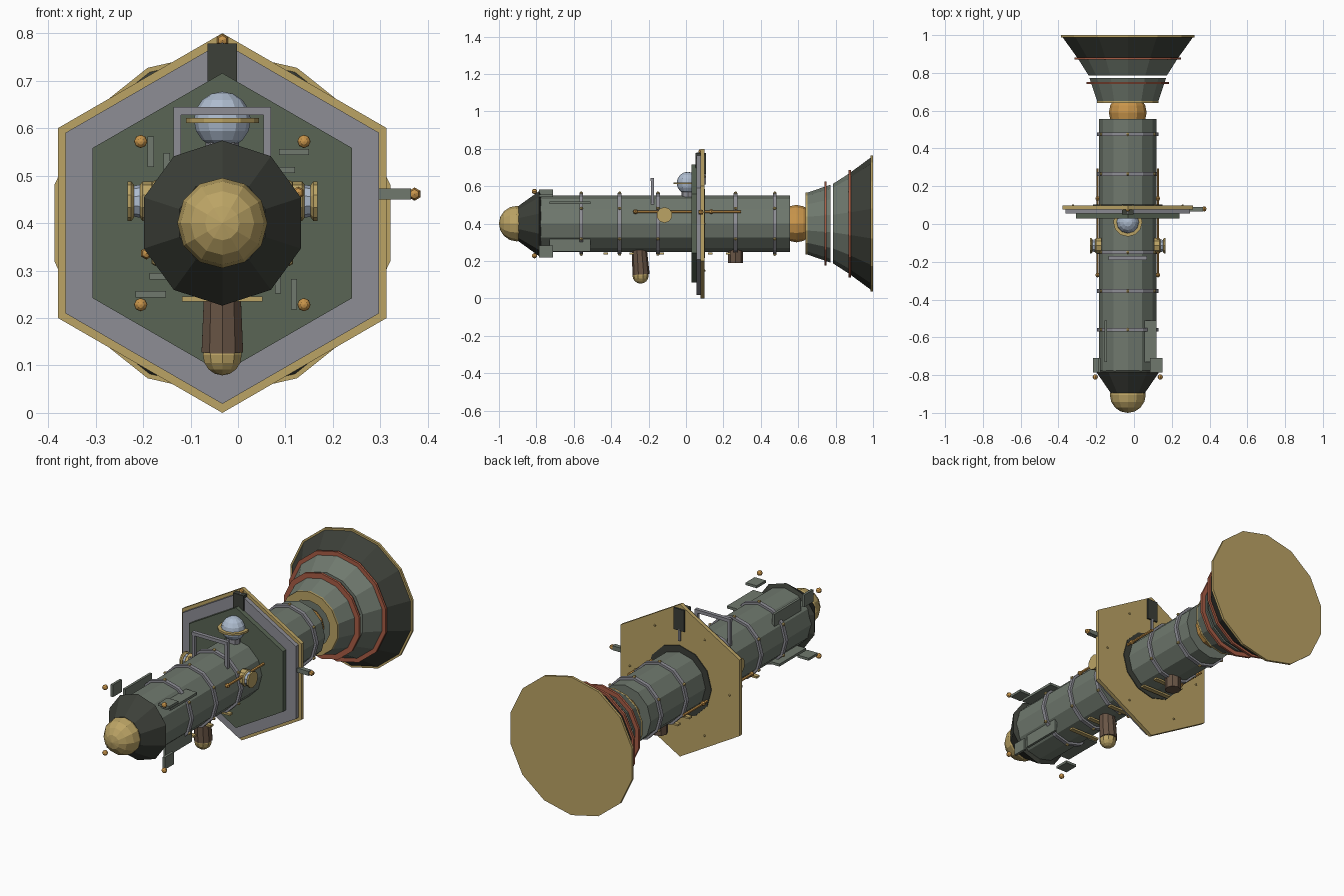
import bpy, bmesh
from math import sin, cos, pi, radians
from mathutils import Matrix, Vector

if "Cube" in bpy.data.objects:
    bpy.data.objects.remove(bpy.data.objects["Cube"])

CX, CZ = -0.033, 0.4   # long axis of the hull runs along y through here
COL = dict(green=(0.16, 0.19, 0.155), plate=(0.10, 0.13, 0.09), dark=(0.045, 0.05, 0.04),
           gold=(0.50, 0.37, 0.13), grey=(0.27, 0.27, 0.30), orange=(0.58, 0.30, 0.07),
           rust=(0.40, 0.11, 0.06), brown=(0.14, 0.09, 0.06), blue=(0.42, 0.50, 0.62))
MAT = {}
for k, c in COL.items():
    MAT[k] = bpy.data.materials.new(k)
    MAT[k].diffuse_color = (*c, 1)


def finish(bm, name, mat):
    bmesh.ops.remove_doubles(bm, verts=bm.verts, dist=1e-5)
    bmesh.ops.recalc_face_normals(bm, faces=bm.faces)
    me = bpy.data.meshes.new(name)
    bm.to_mesh(me)
    bm.free()
    me.materials.append(MAT[mat])
    ob = bpy.data.objects.new(name, me)
    bpy.context.collection.objects.link(ob)
    return ob


def lathe(name, mat, prof, n=12, origin=(CX, 0, CZ), axis=(0, 1, 0), ring=False):
    """Spin (radius, distance along axis) points; ring joins last point to first."""
    bm = bmesh.new()
    axis = Vector(axis).normalized()
    rot = Vector((0, 1, 0)).rotation_difference(axis).to_matrix()
    rows = [[bm.verts.new(Vector(origin) + rot @ Vector((r * sin(2 * pi * i / n), d, r * cos(2 * pi * i / n))))
             for i in range(n)] for r, d in prof]
    for a, b in zip(rows, rows[1:] + (rows[:1] if ring else [])):
        for i in range(n):
            j = (i + 1) % n
            bm.faces.new((a[i], a[j], b[j], b[i]))
    if not ring:
        for row, (r, d) in ((rows[0], prof[0]), (rows[-1], prof[-1])):
            if r > 1e-4:
                bm.faces.new(row)
    return finish(bm, name, mat)


def ball(name, mat, loc, r, n=12, rows=8, axis=(0, 1, 0)):
    prof = [(r * sin(pi * k / rows), -r * cos(pi * k / rows)) for k in range(rows + 1)]
    return lathe(name, mat, prof, n, loc, axis)


def hoop(name, mat, r0, r1, y0, y1, n=12, **kw):
    return lathe(name, mat, [(r0, y0), (r1, y0), (r1, y1), (r0, y1)], n, ring=True, **kw)


def box(name, mat, x, y, z):
    bm = bmesh.new()
    mid = [(a + b) / 2 for a, b in (x, y, z)]
    size = [b - a for a, b in (x, y, z)]
    bmesh.ops.create_cube(bm, size=1, matrix=Matrix.Translation(mid) @ Matrix.Diagonal((*size, 1)))
    return finish(bm, name, mat)


# hull and nose
lathe("hull", "green", [(0.151, -0.79), (0.151, 0.555)])
lathe("nose_collar", "dark", [(0.095, -0.895), (0.174, -0.785), (0.15, -0.775)], 10)
ball("nose_dome", "gold", (CX, -0.905, CZ), 0.095)

# hull bands with studs
for y in (-0.56, -0.355, -0.15, 0.265, 0.475):
    hoop("hull_band", "grey", 0.145, 0.163, y - 0.01, y + 0.01)
    for k in range(6):
        a = k * pi / 3
        ball("band_stud", "gold", (CX + 0.163 * sin(a), y, CZ + 0.163 * cos(a)), 0.009, 6, 4)

# hexagonal shield in three layers, with collar
lathe("shield_front", "plate", [(0.316, 0.03), (0.316, 0.058)], 6)
lathe("shield_middle", "grey", [(0.381, 0.056), (0.381, 0.08)], 6)
lathe("shield_back", "gold", [(0.4, 0.078), (0.4, 0.098)], 6)
hoop("shield_collar", "dark", 0.145, 0.185, 0.09, 0.102)
for k in range(6):
    a = radians(30 + 60 * k)
    ball("shield_rivet", "gold", (CX + 0.29 * sin(a), 0.099, CZ + 0.29 * cos(a)), 0.006, 6, 4)

# mast on top of the shield and arm on its side
box("top_mast", "dark", (CX - 0.031, CX + 0.031), (0.05, 0.106), (0.665, 0.778))
box("mast_stem", "grey", (CX - 0.006, CX + 0.006), (0.095, 0.106), (0.61, 0.67))
ball("mast_tip", "orange", (CX, 0.08, 0.785), 0.014, 6, 4)
box("side_arm", "green", (0.285, 0.365), (0.066, 0.09), (0.45, 0.473))
ball("side_arm_tip", "orange", (0.372, 0.08, 0.461), 0.014, 6, 4)

# neck and two-part engine bell
ball("neck_ball", "orange", (CX, 0.59, CZ), 0.1)
hoop("bell_lip", "gold", 0.12, 0.166, 0.64, 0.65, 14)
lathe("bell_inner", "green", [(0.165, 0.648), (0.208, 0.772)], 14)
lathe("bell_middle", "green", [(0.212, 0.785), (0.268, 0.872)], 14)
lathe("bell_outer", "dark", [(0.268, 0.872), (0.355, 0.99)], 14)
lathe("bell_rim", "gold", [(0.363, 0.987), (0.363, 1.0)], 14)
hoop("bell_band_front", "rust", 0.19, 0.224, 0.74, 0.752, 14)
hoop("bell_band_rear", "rust", 0.25, 0.288, 0.87, 0.882, 14)

# sensor dome with ring, standing on the hull
ball("sensor_dome", "blue", (CX, 0.01, 0.617), 0.06, axis=(0, 0, 1))
hoop("sensor_ring", "gold", 0.058, 0.077, -0.005, 0.005, origin=(CX, 0.01, 0.616), axis=(0, 0, 1))
lathe("sensor_stem", "grey", [(0.035, 0), (0.035, 0.05)], 8, (CX, 0.01, 0.53), (0, 0, 1))

# handle in front of the dome
box("handle_bar", "grey", (CX - 0.103, CX + 0.103), (-0.19, -0.17), (0.628, 0.645))
for s in (-1, 1):
    x = CX + s * 0.095
    box("handle_leg", "grey", (x - 0.008, x + 0.008), (-0.188, -0.172), (0.50, 0.635))

# side ports and long side rods
for s in (-1, 1):
    at = dict(origin=(CX, -0.115, 0.446), axis=(s, 0, 0))
    lathe("port_base", "gold", [(0.042, 0.14), (0.042, 0.168), (0.034, 0.174)], 10, **at)
    lathe("port_drum", "blue", [(0.036, 0.168), (0.032, 0.188)], 10, **at)
    lathe("port_cap", "gold", [(0.034, 0.186), (0.042, 0.192), (0.042, 0.2)], 10, **at)
    rod = (CX + s * 0.16, 0, CZ + s * 0.064)
    lathe("side_rod", "orange", [(0.007, -0.27), (0.007, 0.295)], 6, rod)
    for y in (-0.27, 0.135):
        ball("rod_knob", "orange", (rod[0], y, rod[2]), 0.013, 6, 4)

# belly turret, rear belly pod, belly strips
lathe("turret_tube", "brown", [(0.04, 0), (0.046, 0.14)], 10, (CX, -0.25, 0.268), (0, 0.07, -1))
ball("turret_ball", "gold", (CX, -0.243, 0.122), 0.043, 10, axis=(0, 0, 1))
lathe("rear_pod", "brown", [(0.04, 0), (0.04, 0.08)], 8, (CX, 0.265, 0.27), (0, 0, -1))
for y in (-0.43, -0.29, -0.13, 0.13, 0.225):
    box("belly_strip", "gold", (CX - 0.085, CX + 0.085), (y - 0.012, y + 0.012), (0.235, 0.245))


# fins around the nose: flat and upright alternately, with floating lights
def fin(name, sx, sz, dx, dz, half, y):
    hx, hz = (half, 0.0065) if sx == sz else (0.0065, half)
    x, z = CX + sx * dx, CZ + sz * dz
    box(name, "green", (x - hx, x + hx), y, (z - hz, z + hz))


for sx in (-1, 1):
    for sz in (-1, 1):
        fin("nose_fin", sx, sz, 0.151, 0.15, 0.032, (-0.785, -0.71))
        fin("hull_fin", sx, sz, 0.117, 0.112, 0.036, (-0.73, -0.51))
        ball("nose_light", "orange", (CX + sx * 0.172, -0.81, CZ + sz * 0.172), 0.014, 8, 6)

for m in bpy.data.materials:
    if m.users and not m.is_grease_pencil:
        m.use_nodes = True
        m.node_tree.nodes["Principled BSDF"].inputs["Base Color"].default_value = m.diffuse_color
